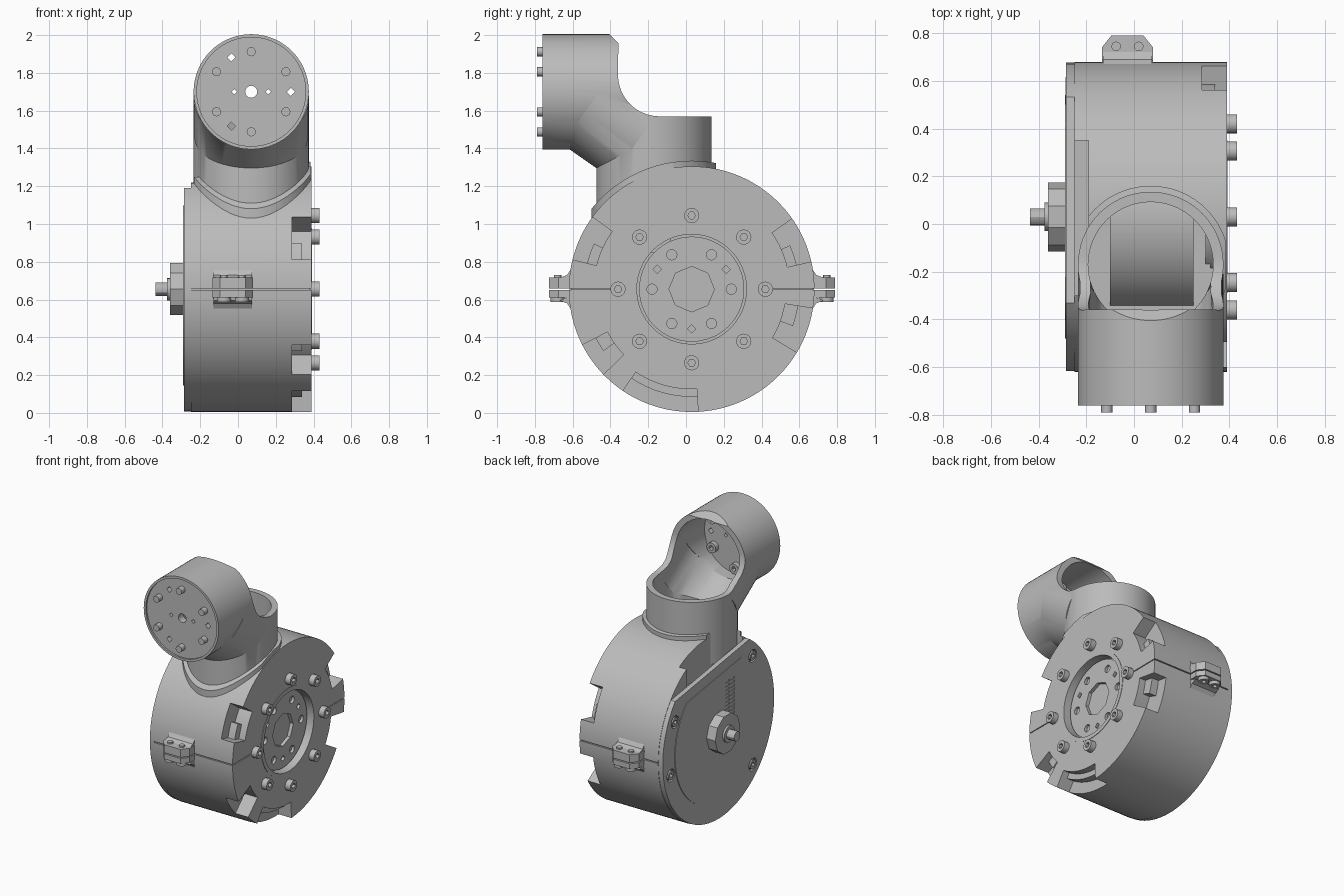
import bpy, bmesh
from math import sin, cos, pi, radians, atan2
from mathutils import Vector

cube = bpy.data.objects.get("Cube")
if cube:
    bpy.data.objects.remove(cube)

grey = bpy.data.materials.new("machined_grey")
grey.use_nodes = True
grey.diffuse_color = (0.5, 0.5, 0.5, 1)
grey.node_tree.nodes["Principled BSDF"].inputs["Base Color"].default_value = (0.5, 0.5, 0.5, 1)

CY, CZ = 0.03, 0.655      # drum axis
NX, NY, HZ = 0.07, -0.17, 1.70   # neck and head axes


def finish(name, bm):
    bmesh.ops.recalc_face_normals(bm, faces=bm.faces)
    me = bpy.data.meshes.new(name)
    bm.to_mesh(me)
    bm.free()
    me.materials.append(grey)
    ob = bpy.data.objects.new(name, me)
    bpy.context.collection.objects.link(ob)
    return ob


def rod(name, a, b, r, n=32, r2=None):
    """Cylinder from point a to point b."""
    a, b = Vector(a), Vector(b)
    bm = bmesh.new()
    bmesh.ops.create_cone(bm, cap_ends=True, segments=n, radius1=r,
                          radius2=r if r2 is None else r2, depth=(b - a).length)
    rot = Vector((0, 0, 1)).rotation_difference(b - a).to_matrix().to_4x4()
    bm.transform(rot)
    bmesh.ops.translate(bm, verts=bm.verts, vec=(a + b) / 2)
    return finish(name, bm)


def prism(name, pts, x0, x1):
    """Profile in (y, z) extruded along x."""
    bm = bmesh.new()
    face = bm.faces.new([bm.verts.new((x0, y, z)) for y, z in pts])
    out = bmesh.ops.extrude_face_region(bm, geom=[face])["geom"]
    bmesh.ops.translate(bm, vec=(x1 - x0, 0, 0),
                        verts=[v for v in out if isinstance(v, bmesh.types.BMVert)])
    return finish(name, bm)


def box(name, x0, x1, y0, y1, z0, z1):
    return prism(name, [(y0, z0), (y1, z0), (y1, z1), (y0, z1)], x0, x1)


def combine(ob, others, op="DIFFERENCE"):
    """Apply booleans and remove the helpers."""
    for o in others:
        m = ob.modifiers.new("cut", "BOOLEAN")
        m.object, m.operation, m.solver = o, op, "EXACT"
    dg = bpy.context.evaluated_depsgraph_get()
    me = bpy.data.meshes.new_from_object(ob.evaluated_get(dg))
    ob.modifiers.clear()
    ob.data = me
    for o in others:
        bpy.data.objects.remove(o)
    return ob


def polar(r, deg):
    return CY + r * cos(radians(deg)), CZ + r * sin(radians(deg))


def arc(r, a0, a1, n):
    return [polar(r, a0 + (a1 - a0) * i / n) for i in range(n + 1)]


def disc(name, x0, x1, r, n=96):
    return rod(name, (x0, CY, CZ), (x1, CY, CZ), r, n)


def cap_screw(name, a, b, r):
    """Screw head from a to b with a hex socket in the b end."""
    a, b = Vector(a), Vector(b)
    tip = (b - a).normalized() * 0.03
    return combine(rod(name, a, b, r, 20), [rod("socket", b - tip, b + tip, r * 0.5, 6)])


def neck_rod(name, r, z0, z1):
    return rod(name, (NX, NY, z0), (NX, NY, z1), r, 72)


def elbow(name, r, y0, y1, z0, z1):
    """Head, neck and slanted knee cylinders joined."""
    head = rod(name, (NX, y0, HZ), (NX, y1, HZ), r, 72)
    knee = rod("knee", (NX, -0.48, 1.672), (NX, -0.22, 1.49), r, 72)
    return combine(head, [neck_rod("neck", r, z0, z1), knee], "UNION")


# Drum with collar under the neck
drum = disc("drum_housing", -0.25, 0.39, 0.65, 128)
collar = combine(disc("collar", -0.245, 0.385, 0.68, 128),
                 [neck_rod("collar_limit", 0.33, 0.9, 1.4)], "INTERSECT")
combine(drum, [collar], "UNION")
cuts = [disc("face_recess", 0.32, 0.5, 0.29),
        neck_rod("bore", 0.265, 0.85, 1.6),
        box("rear_notch", -0.3, -0.19, -0.3, 0.35, 1.05, 1.5)]
# Rim windows
for a0, a1, r in [(13, 35, 0.52), (144, 166, 0.52), (207, 224, 0.5),
                  (236, 273, 0.53), (-31, -9, 0.5)]:
    cuts.append(prism("window", arc(r, a0, a1, 8) + arc(0.75, a1, a0, 8), 0.285, 0.45))
# Split line round both halves
for y0, y1 in [(-0.7, -0.61), (0.67, 0.75)]:
    cuts.append(box("split", -0.3, 0.5, y0, y1, CZ - 0.004, CZ + 0.004))
for y0, y1 in [(-0.7, -0.4), (0.46, 0.75)]:
    cuts.append(box("face_split", 0.38, 0.5, y0, y1, CZ - 0.003, CZ + 0.003))
combine(drum, cuts)

# Ledges left standing inside the rim windows
for a0, a1 in [(13, 24), (155, 166), (207, 215), (236, 273), (-20, -9)]:
    prism("window_ledge", arc(0.5, a0, a1, 8) + arc(0.57, a1, a0, 8), 0.27, 0.34)

# Inner motor seen through the neck
disc("inner_motor", -0.1, 0.25, 0.42)

# Output rotor with hole pattern
rotor = disc("output_rotor", 0.3, 0.345, 0.278)
holes = [disc("centre_hole", 0.29, 0.4, 0.12, 8)]
for i in range(6):
    y, z = polar(0.21, 60 * i)
    holes.append(rod("hole", (0.325, y, z), (0.4, y, z), 0.027, 16))
for a in (30, 150, 270):
    y, z = polar(0.21, a)
    holes.append(rod("pin_hole", (0.325, y, z), (0.4, y, z), 0.022, 4))
combine(rotor, holes)

# Raised ring and face screws
ring = combine(disc("face_ring", 0.385, 0.393, 0.32), [disc("ring_hole", 0.3, 0.5, 0.29)])
for i in range(8):
    y, z = polar(0.39, 45 * i)
    cap_screw("face_screw", (0.38, y, z), (0.432, y, z), 0.04)


# Rear plate: disc with a slanted flat on top
def flat_disc(name, x0, x1, r, a0, a1):
    return prism(name, arc(r, a0, a1, 72), x0, x1)


plate = flat_disc("rear_plate", -0.285, -0.25, 0.647, 124 - 360, 39)
screw_angles = (27, -12, 135, 225)
combine(plate, [rod("counterbore", (-0.265, *polar(0.565, a)), (-0.35, *polar(0.565, a)), 0.045, 24)
                for a in screw_angles])
for a in screw_angles:
    y, z = polar(0.565, a)
    cap_screw("rear_screw", (-0.25, y, z), (-0.287, y, z), 0.033)
cover = flat_disc("rear_cover", -0.29, -0.28, 0.51, 120 - 360, 43)
# Vent slots in two columns
combine(cover, [box("vent", -0.3, -0.286, y, y + 0.045, 0.64 + 0.028 * i, 0.655 + 0.028 * i)
                for i in range(13) for y in (-0.15, -0.09)])

# Rear hub and shaft
disc("rear_hub", -0.36, -0.28, 0.145, 10)
disc("rear_hub_boss", -0.375, -0.355, 0.06, 16)
disc("rear_shaft", -0.437, -0.36, 0.036, 12)

# Clamp lugs joining the drum halves, front and back
for side, root, tip in [(-1, -0.58, -0.725), (1, 0.64, 0.79)]:
    for z0, z1 in [(0.612, CZ - 0.004), (CZ + 0.004, 0.718)]:
        bm = bmesh.new()
        outline = [(-0.135, root), (-0.135, tip - side * 0.05), (-0.095, tip),
                   (0.04, tip), (0.08, tip - side * 0.05), (0.08, root)]
        face = bm.faces.new([bm.verts.new((x, y, z0)) for x, y in outline])
        out = bmesh.ops.extrude_face_region(bm, geom=[face])["geom"]
        bmesh.ops.translate(bm, vec=(0, 0, z1 - z0),
                            verts=[v for v in out if isinstance(v, bmesh.types.BMVert)])
        finish("clamp_lug", bm)
    # Gusset running from lug into drum
    edge = root - side * 0.04
    for s in (-1, 1):
        prism("lug_gusset", [(edge, CZ + s * 0.01), (root + side * 0.09, CZ + s * 0.06),
                             (root + side * 0.05, CZ + s * 0.075),
                             (root + side * 0.02, CZ + s * 0.12), (edge, CZ + s * 0.14)], -0.13, 0.075)
    for x in (-0.075, 0.02):
        y = tip - side * 0.045
        cap_screw("clamp_screw", (x, y, 0.63), (x, y, 0.588), 0.037)
        rod("clamp_screw_tip", (x, y, 0.7), (x, y, 0.73), 0.02, 12)

# Hollow elbow: outer tubes trimmed to the side profile, then bored
neck = elbow("neck_elbow", 0.305, -0.76, -0.17, 1.1, 1.7)
saddle = [(-0.14 + 0.22 * cos(t), 1.79 + 0.22 * sin(t))
          for t in [pi + pi / 2 * i / 16 for i in range(17)]]
trim = prism("trim", [(-0.9, 0.9), (-0.9, 2.1), (-0.5, 2.1), (-0.358, 1.958)] + saddle
             + [(0.3, 1.57), (0.3, 0.9)], -0.5, 0.6)
combine(neck, [trim], "INTERSECT")
bore = elbow("bore", 0.262, -0.69, -0.14, 0.9, 1.72)
recess = rod("cap_recess", (NX, -0.8, HZ), (NX, -0.747, HZ), 0.288, 72)
port_cuts = [bore, recess]
# Mounting face holes
for x, z, r, n in [(0, 0, 0.032, 16), (-0.09, 0, 0.015, 4), (0.09, 0, 0.015, 4),
                   (0.21, 0, 0.022, 4), (-0.105, 0.182, 0.022, 4), (-0.105, -0.182, 0.022, 4)]:
    port_cuts.append(rod("port", (NX + x, -0.8, HZ + z), (NX + x, -0.6, HZ + z), r, n))
combine(neck, port_cuts)
# Mounting screws: threaded tips outside, heads inside
for i in range(6):
    a = pi / 6 + pi / 3 * i
    x, z = NX + 0.212 * cos(a), HZ + 0.212 * sin(a)
    rod("mount_screw_tip", (x, -0.74, z), (x, -0.79, z), 0.024, 16)
    cap_screw("mount_screw_head", (x, -0.70, z), (x, -0.655, z), 0.037)

# Smooth shading with sharp edges kept
bpy.ops.object.select_all(action="DESELECT")
for ob in bpy.context.collection.objects:
    if ob.type == "MESH":
        ob.select_set(True)
        bpy.context.view_layer.objects.active = ob
bpy.ops.object.shade_smooth_by_angle(angle=radians(30))
